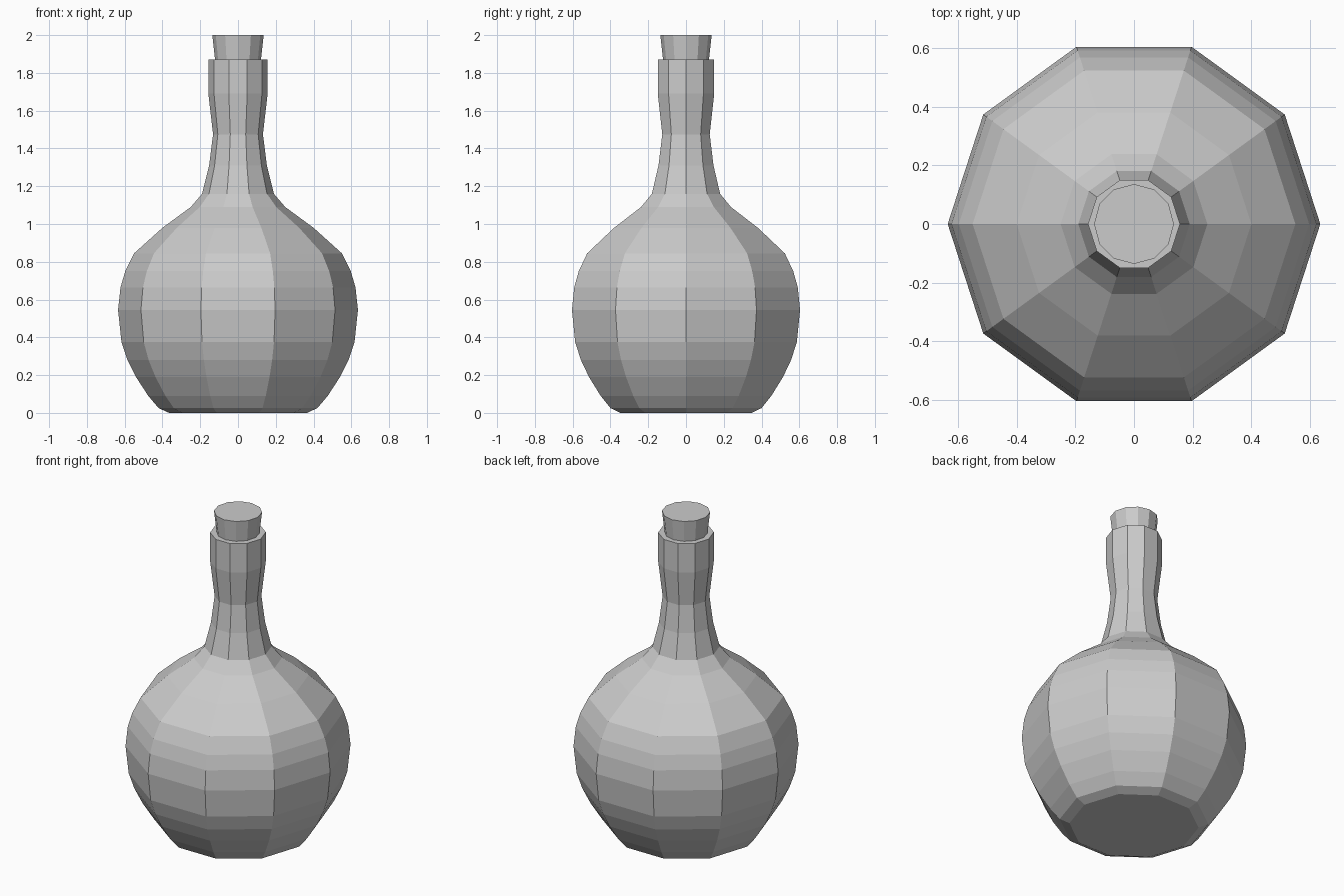
import bpy, bmesh
from math import cos, sin, tau

if "Cube" in bpy.data.objects:
    bpy.data.objects.remove(bpy.data.objects["Cube"])


def lathe(name, profile, sides):
    """Faceted solid of revolution with capped ends; profile is (radius, z)."""
    bm = bmesh.new()
    rings = [[bm.verts.new((r * cos(tau * i / sides), r * sin(tau * i / sides), z))
              for i in range(sides)] for r, z in profile]
    for lo, hi in zip(rings, rings[1:]):
        for i in range(sides):
            j = (i + 1) % sides
            bm.faces.new((lo[i], lo[j], hi[j], hi[i]))
    bm.faces.new(rings[0][::-1])
    bm.faces.new(rings[-1])
    mesh = bpy.data.meshes.new(name)
    bm.to_mesh(mesh)
    bm.free()
    obj = bpy.data.objects.new(name, mesh)
    bpy.context.collection.objects.link(obj)
    return obj


# Round flask body, shoulder and flared neck
lathe("bottle", [
    (0.365, 0.0), (0.42, 0.025), (0.475, 0.09), (0.54, 0.19), (0.585, 0.28),
    (0.617, 0.375), (0.635, 0.545), (0.622, 0.665), (0.597, 0.75),
    (0.55, 0.845), (0.40, 0.98), (0.25, 1.09), (0.19, 1.16), (0.153, 1.31),
    (0.132, 1.475), (0.157, 1.69), (0.157, 1.87)], 10)

# Tapered stopper seated in the neck
lathe("cork", [(0.105, 1.72), (0.136, 2.0)], 12)
